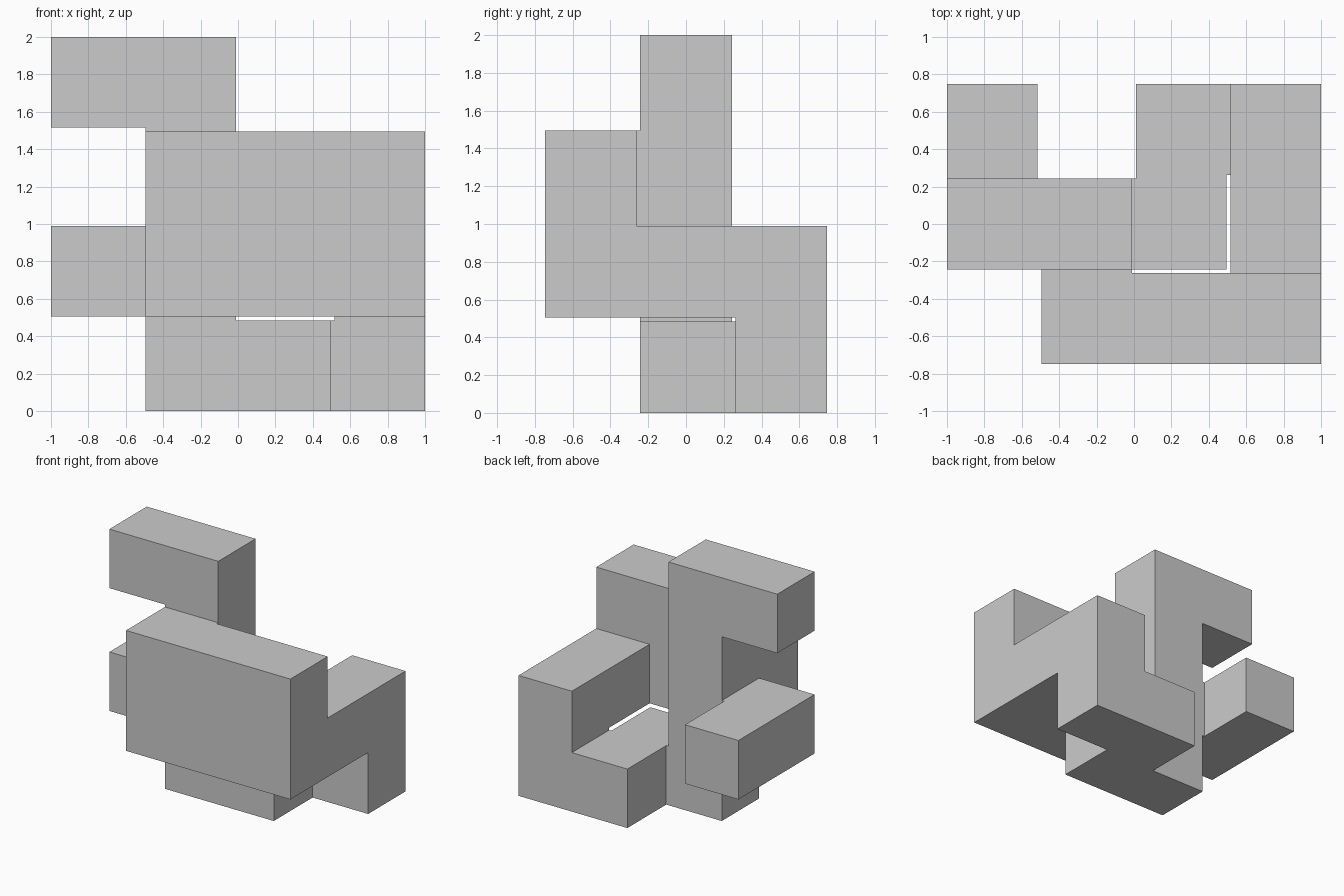
import bpy, bmesh
from itertools import product

if "Cube" in bpy.data.objects:
    bpy.data.objects.remove(bpy.data.objects["Cube"])

PITCH, GAP = 0.505, 0.02      # cell spacing and clearance between unjoined cells
DIMS = (4, 3, 4)              # cells along x, y, z

# Bars of cells: (first cell, last cell)
BARS = [
    ((1, 0, 1), (3, 0, 2)),   # front slab
    ((1, 1, 0), (1, 1, 3)),   # central column
    ((0, 1, 3), (0, 1, 3)),   # top overhang
    ((0, 1, 1), (0, 2, 1)),   # left arm
    ((2, 1, 0), (2, 2, 0)),   # floor bar
    ((3, 2, 0), (3, 2, 1)),   # back right post
    ((3, 1, 1), (3, 1, 1)),   # right link to the slab
]
cells = set()
for a, b in BARS:
    cells |= set(product(*(range(lo, hi + 1) for lo, hi in zip(a, b))))


def filled(slot):
    """Even slots are cells, odd slots are gaps filled only between joined cells."""
    return all(c in cells for c in product(*({s // 2, (s + 1) // 2} for s in slot)))


def edge(axis, i):
    """Coordinate of the i-th grid line, alternating cell start and cell end."""
    length = DIMS[axis] * PITCH - GAP
    offset = 0 if axis == 2 else -length / 2
    return offset + (i // 2) * PITCH + (i % 2) * (PITCH - GAP)


# Outer skin of the joined cells
bm = bmesh.new()
for slot in product(*(range(2 * n - 1) for n in DIMS)):
    if not filled(slot):
        continue
    for axis, side in product(range(3), (0, 1)):
        neighbour = list(slot)
        neighbour[axis] += 2 * side - 1
        if filled(neighbour):
            continue
        u, v = (axis + 1) % 3, (axis + 2) % 3
        loop = []
        for du, dv in ((0, 0), (1, 0), (1, 1), (0, 1)):
            p = list(slot)
            p[axis] += side
            p[u] += du
            p[v] += dv
            loop.append(bm.verts.new([edge(k, p[k]) for k in range(3)]))
        bm.faces.new(loop if side else loop[::-1])

# Merge the skin into clean flat faces
bmesh.ops.remove_doubles(bm, verts=bm.verts, dist=0.001)
bmesh.ops.dissolve_limit(bm, angle_limit=0.01, verts=bm.verts, edges=bm.edges)
bmesh.ops.recalc_face_normals(bm, faces=bm.faces)

mesh = bpy.data.meshes.new("interlocking_block")
bm.to_mesh(mesh)
bm.free()
bpy.context.collection.objects.link(bpy.data.objects.new("interlocking_block", mesh))
